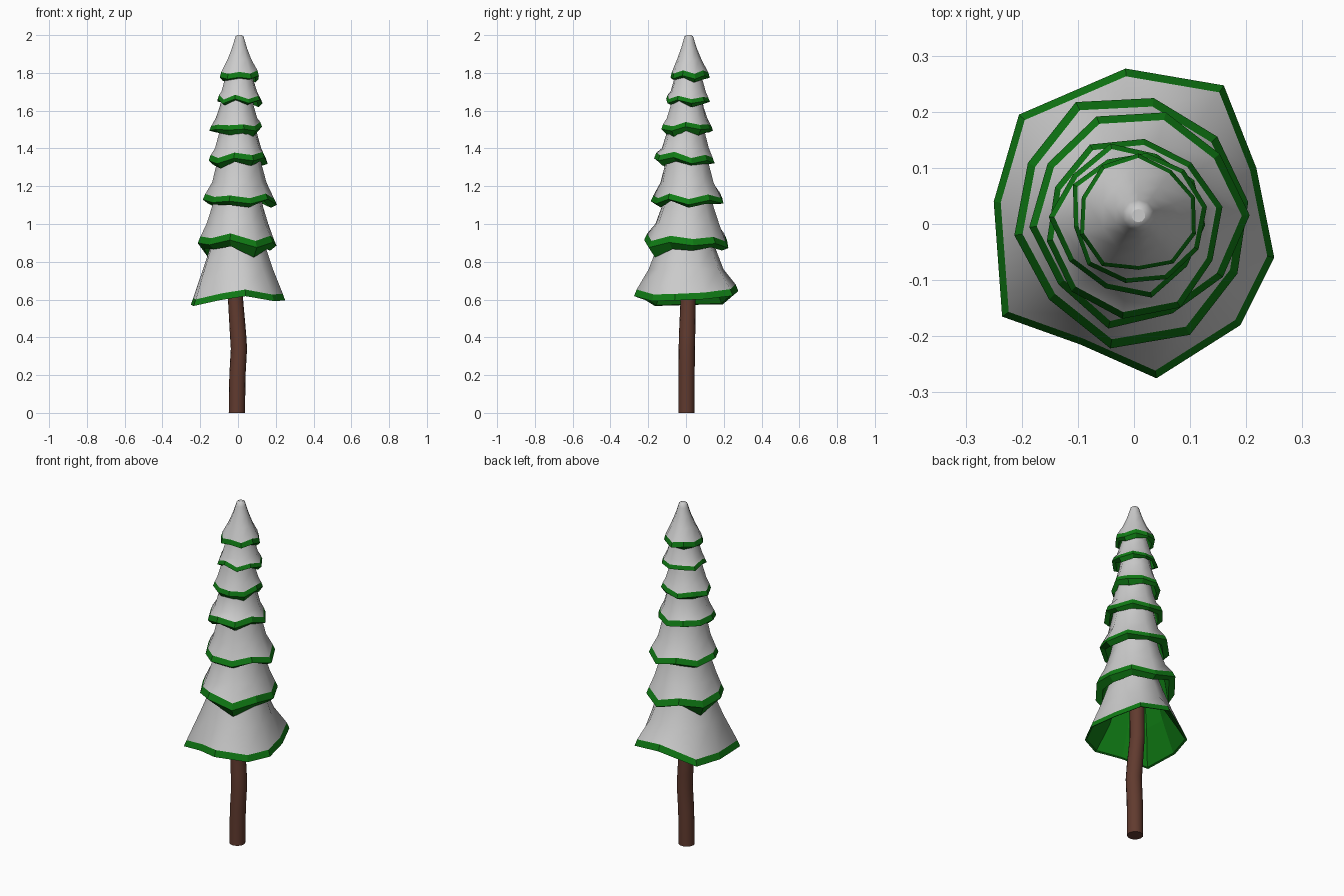
import bpy, math, random
from mathutils import Vector

if "Cube" in bpy.data.objects:
    bpy.data.objects.remove(bpy.data.objects["Cube"])

random.seed(4)
N = 10


def material(name, rgb):
    m = bpy.data.materials.new(name)
    m.diffuse_color = (*rgb, 1)
    m.use_nodes = True
    m.node_tree.nodes["Principled BSDF"].inputs["Base Color"].default_value = m.diffuse_color
    return m


GREEN = material("needles", (0.005, 0.20, 0.007))
BROWN = material("bark", (0.119, 0.043, 0.028))


def loft(name, rings, mat=None, smooth=False, cap_start=False, cap_end=False):
    """Skin a list of equal rings into one surface."""
    n = len(rings[0])
    verts = [p for r in rings for p in r]
    faces = [(k * n + i, k * n + (i + 1) % n, (k + 1) * n + (i + 1) % n, (k + 1) * n + i)
             for k in range(len(rings) - 1) for i in range(n)]
    if cap_start:
        faces.append(tuple(reversed(range(n))))
    if cap_end:
        faces.append(tuple(range(len(verts) - n, len(verts))))
    me = bpy.data.meshes.new(name)
    me.from_pydata(verts, [], faces)
    for p in me.polygons:
        p.use_smooth = smooth and len(p.vertices) == 4
    if mat:
        me.materials.append(mat)
    ob = bpy.data.objects.new(name, me)
    bpy.context.collection.objects.link(ob)
    return ob


def circle(cx, cy, z, r, n=N, phase=0.0):
    return [Vector((cx + r * math.cos(phase + math.tau * i / n),
                    cy + r * math.sin(phase + math.tau * i / n), z)) for i in range(n)]


def scaled(rim, c, s, dz):
    return [Vector((c[0] + (p.x - c[0]) * s, c[1] + (p.y - c[1]) * s, p.z + dz)) for p in rim]


def blend(a, b, t):
    return [p.lerp(q, t) for p, q in zip(a, b)]


def tier(i, rim, c, band, profile, drop):
    """Snow shell above a green rim, with a green fold and underside below."""
    phase = math.atan2(rim[0].y - c[1], rim[0].x - c[0])
    edge = scaled(rim, c, 0.93 if drop else 0.95, band)
    mean = sum((p.xy - Vector(c)).length for p in edge) / N
    snow = [edge]
    for k, (z, r) in enumerate(profile):
        ragged = scaled(edge, c, r / mean, 0)
        for p in ragged:
            p.z = z
        # the ragged rim evens out upwards
        snow.append(blend(ragged, circle(*c, z, r, phase=phase), min(1, 0.5 + 0.25 * k)))
    loft(f"snow_tier_{i}", snow, smooth=True, cap_end=True)
    if drop:
        fold = scaled(rim, c, 0.84, -drop)
        for p in fold:
            p.z += random.uniform(-0.4, 0.9) * drop
    else:
        fold = scaled(rim, c, 0.96, 0.004)
    # the underside follows the snow just inside it
    inner = [scaled(s, c, 0.9, -0.01) for s in reversed(snow[1:4])]
    loft(f"green_tier_{i}", inner + [fold, rim, edge], GREEN)


# Lowest tier: measured uneven rim
xs = [(-.015, .277, .645), (-.205, .195, .575), (-.25, .04, .572), (-.235, -.165, .566),
      (-.095, -.215, .597), (.04, -.275, .618), (.19, -.18, .592), (.25, -.06, .595),
      (.218, .10, .602), (.16, .247, .62)]
tier(1, [Vector(p) for p in xs], (0, 0), 0.035,
     [(0.76, 0.195), (0.87, 0.155), (0.96, 0.125), (1.0, 0.11)], 0)

# Upper tiers: centre, rim height, rim radius, band, fold drop, snow profile
tiers = [
    ((-.002, .01), .895, .222, .035, .045, [(1.0, .168), (1.09, .138), (1.17, .12), (1.2, .11)]),
    ((.005, .005), 1.12, .19, .03, .02, [(1.22, .142), (1.31, .12), (1.38, .105), (1.4, .1)]),
    ((.0, .0), 1.335, .16, .03, .022, [(1.40, .125), (1.47, .105), (1.53, .092), (1.55, .09)]),
    ((-.005, .005), 1.50, .138, .025, .025, [(1.56, .108), (1.62, .09), (1.68, .078), (1.7, .07)]),
    ((.004, .012), 1.65, .121, .022, .016, [(1.70, .096), (1.76, .078), (1.82, .06), (1.84, .05)]),
    ((.008, .015), 1.775, .104, .028, .016, [(1.87, .066), (1.93, .042), (1.975, .028), (1.994, .022), (2.0, .012)]),
]
for i, (c, z, r, band, drop, profile) in enumerate(tiers, 2):
    rim = circle(*c, z, r, phase=random.uniform(0, 0.6))
    for k, p in enumerate(rim):
        s = random.uniform(0.92, 1.07)
        p.x, p.y = c[0] + (p.x - c[0]) * s, c[1] + (p.y - c[1]) * s
        p.z += random.uniform(0.0, 0.11) * r * (1 if k % 2 else -1)
    tier(i, rim, c, band, profile, drop)

# Slightly bent trunk
path = [(-.006, .002, 0), (-.003, .003, .2), (.005, .004, .34), (0, .006, .42),
        (-.013, .011, .6), (-.012, .01, .9)]
loft("trunk", [circle(x, y, z, .043 if z < .5 else .04, 16) for x, y, z in path],
     BROWN, True, True, True)
